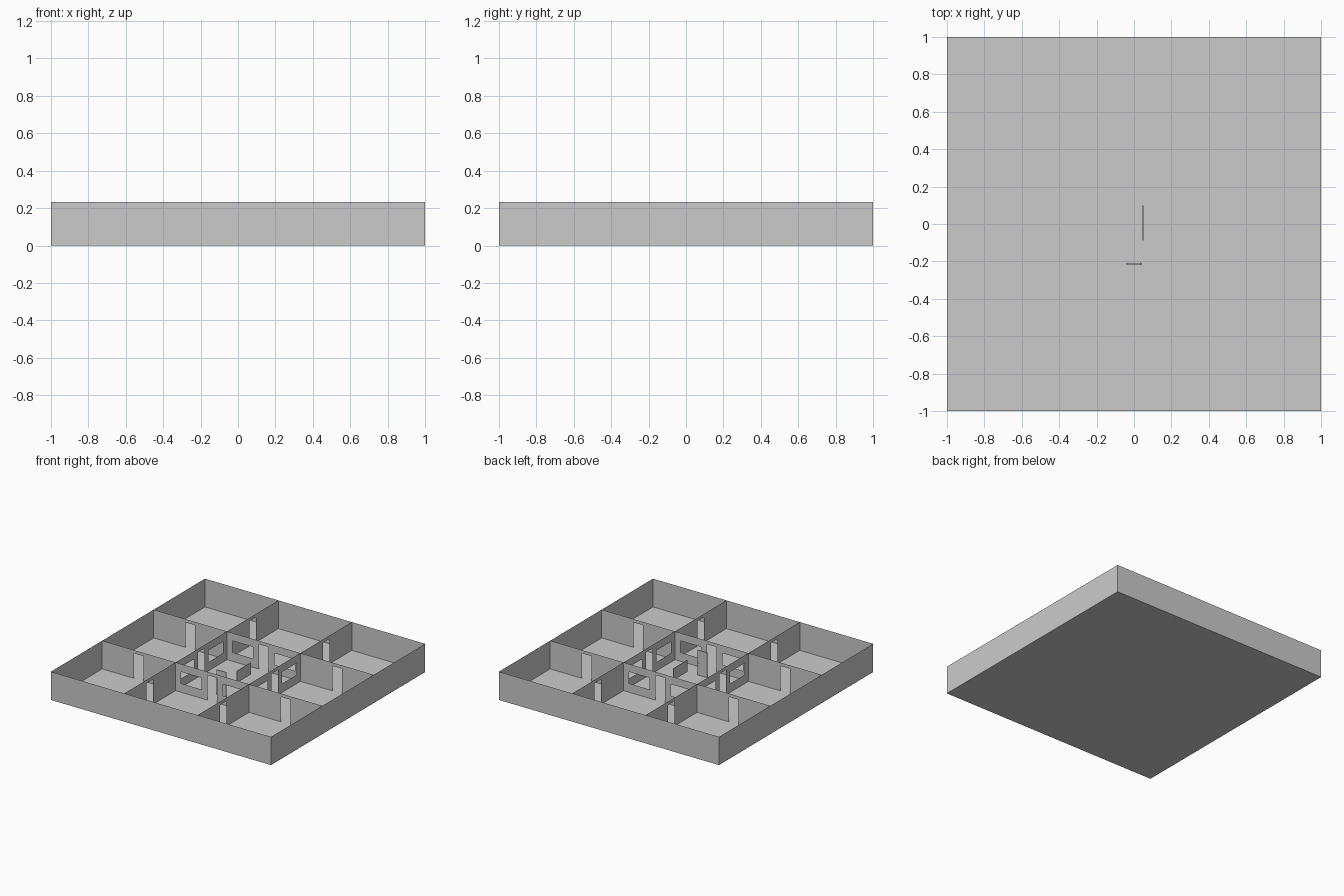
import bpy, bmesh
from mathutils import Matrix

if "Cube" in bpy.data.objects:
    bpy.data.objects.remove(bpy.data.objects["Cube"])

H = 0.232          # wall height
T = 1 / 3          # interior wall offset
DOOR_W, DOOR_H = 0.086, 0.205
WIN_W, WIN_Z0, WIN_Z1 = 0.187, 0.072, 0.168
WIN_C = 0.19       # window offset from the door centre


def finish(bm, name):
    me = bpy.data.meshes.new(name)
    bmesh.ops.remove_doubles(bm, verts=bm.verts, dist=1e-5)
    bm.to_mesh(me)
    bm.free()
    ob = bpy.data.objects.new(name, me)
    bpy.context.collection.objects.link(ob)
    return ob


def sheet_wall(name, axis, offset, holes=()):
    """Thin wall along x or y; holes are (u0, u1, z0, z1)."""
    bm = bmesh.new()
    us = sorted({-1, -T, T, 1} | {u for h in holes for u in h[:2]})
    zs = sorted({0, H} | {z for h in holes for z in h[2:]})
    for u0, u1 in zip(us, us[1:]):
        for z0, z1 in zip(zs, zs[1:]):
            um, zm = (u0 + u1) / 2, (z0 + z1) / 2
            if any(h[0] < um < h[1] and h[2] < zm < h[3] for h in holes):
                continue
            pts = [(u0, z0), (u1, z0), (u1, z1), (u0, z1)]
            bm.faces.new([bm.verts.new((u, offset, z) if axis == 'x' else (offset, u, z))
                          for u, z in pts])
    return finish(bm, name)


def box(name, center, size):
    bm = bmesh.new()
    bmesh.ops.create_cube(bm, size=1, matrix=Matrix.LocRotScale(center, None, size))
    return finish(bm, name)


# Floor
bm = bmesh.new()
bmesh.ops.create_grid(bm, x_segments=3, y_segments=3, size=1)
finish(bm, "floor")

# Doorway in every room, windows beside the central doorways
holes = [(c - DOOR_W / 2, c + DOOR_W / 2, 0, DOOR_H) for c in (-2 * T, 0, 2 * T)]
holes += [(c - WIN_W / 2, c + WIN_W / 2, WIN_Z0, WIN_Z1) for c in (-WIN_C, WIN_C)]

# Outer and inner walls
for axis in 'xy':
    for side, s in (("low", -1), ("high", 1)):
        sheet_wall(f"outer_wall_{axis}_{side}", axis, s)
        sheet_wall(f"inner_wall_{axis}_{side}", axis, s * T, holes)

# Free-standing door leaf with knob in the central room
box("door_leaf", (0, -0.212, DOOR_H / 2), (DOOR_W, 0.006, DOOR_H))
bm = bmesh.new()
bmesh.ops.create_uvsphere(bm, u_segments=10, v_segments=6, radius=0.006,
                          matrix=Matrix.Translation((0.035, -0.212, 0.1)))
finish(bm, "door_knob")

# Free-standing window pane
box("window_pane", (0.048, 0.006, (WIN_Z0 + WIN_Z1) / 2), (0.004, WIN_W, WIN_Z1 - WIN_Z0))
